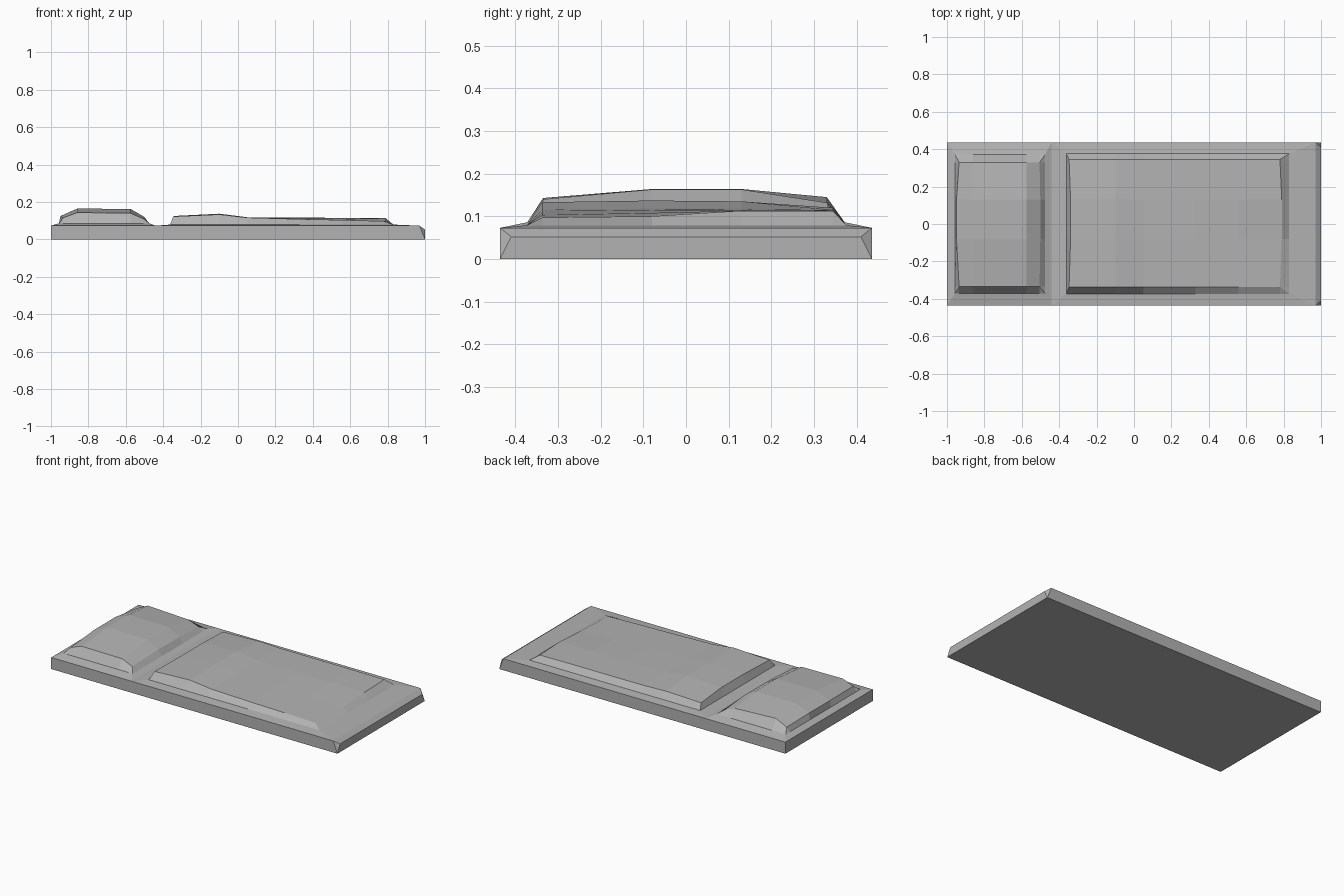
import bpy

if "Cube" in bpy.data.objects:
    bpy.data.objects.remove(bpy.data.objects["Cube"])

grey = bpy.data.materials.new("plain grey")
grey.diffuse_color = (0.45, 0.45, 0.45, 1)
grey.use_nodes = True
grey.node_tree.nodes["Principled BSDF"].inputs["Base Color"].default_value = grey.diffuse_color
EDGE = 0.073   # height of the mattress edge
HALF = 0.436   # half width of the bed


def make(name, verts, faces):
    me = bpy.data.meshes.new(name)
    me.from_pydata(verts, [], faces)
    me.materials.append(grey)
    ob = bpy.data.objects.new(name, me)
    bpy.context.collection.objects.link(ob)
    return ob


def cushion(name, xs, ys, foot_z, heights, bow):
    """Padded panel: outer edge ring, foot ring, then a raised grid of heights."""
    nx, ny = len(xs) - 1, len(ys) - 1
    verts, faces = [], []
    for i, x in enumerate(xs):
        for j, y in enumerate(ys):
            k = min(i, nx - i, j, ny - j)
            z = EDGE if k == 0 else foot_z if k == 1 else heights[i - 2][j - 2]
            px = x
            # the end rims curve slightly between their corners
            if k == 2 and 2 < j < ny - 2:
                px += -bow[0] if i == 2 else bow[1] if i == nx - 2 else 0
            verts.append((px, y, z))
    for i in range(nx):
        for j in range(ny):
            a, b, c, d = [p * (ny + 1) + q for p, q in
                          ((i, j), (i + 1, j), (i + 1, j + 1), (i, j + 1))]
            low_x, high_x = i < 2, i >= nx - 2
            low_y, high_y = j < 2, j >= ny - 2
            if (low_x and low_y) or (high_x and high_y):     # mitred corners
                faces += [(a, b, c), (a, c, d)]
            elif (low_x and high_y) or (high_x and low_y):
                faces += [(a, b, d), (b, c, d)]
            else:
                faces.append((a, b, c, d))
    return make(name, verts, faces)


# mattress base: walls and underside, with a bevelled foot end
bottom = [(-1, -HALF, 0), (1, -HALF, 0), (1, HALF, 0), (-1, HALF, 0)]
top = [(-1, -HALF, EDGE), (0.97, -HALF, EDGE), (0.97, HALF, EDGE), (-1, HALF, EDGE)]
end = [(1, -0.41, 0.052), (1, 0.41, 0.052)]
make("mattress_base", bottom + top + end, [
    (3, 2, 1, 0), (0, 1, 5, 4), (2, 3, 7, 6), (3, 0, 4, 7),
    (1, 2, 9, 8), (8, 9, 6, 5), (1, 8, 5), (2, 6, 9)])

# pillow at the head end
cushion("pillow",
        [-1, -0.957, -0.935, -0.86, -0.575, -0.505, -0.475, -0.44],
        [-HALF, -0.372, -0.335, -0.08, 0.13, 0.33, 0.372, HALF], 0.086,
        [(0.115, 0.125, 0.125, 0.110),
         (0.143, 0.164, 0.164, 0.145),
         (0.140, 0.163, 0.163, 0.132),
         (0.110, 0.120, 0.120, 0.106)], (0.014, 0.004))

# blanket, lower towards the front of the foot end
cushion("blanket",
        [-0.44, -0.362, -0.347, -0.1, 0.05, 0.33, 0.56, 0.78, 0.83, 0.97],
        [-HALF, -0.373, -0.337, -0.08, 0.13, 0.345, 0.376, HALF], 0.079,
        [(0.122, 0.125, 0.125, 0.112),
         (0.133, 0.137, 0.135, 0.120),
         (0.116, 0.118, 0.118, 0.115),
         (0.108, 0.113, 0.116, 0.114),
         (0.103, 0.108, 0.115, 0.114),
         (0.097, 0.100, 0.113, 0.112)], (-0.008, 0.01))
